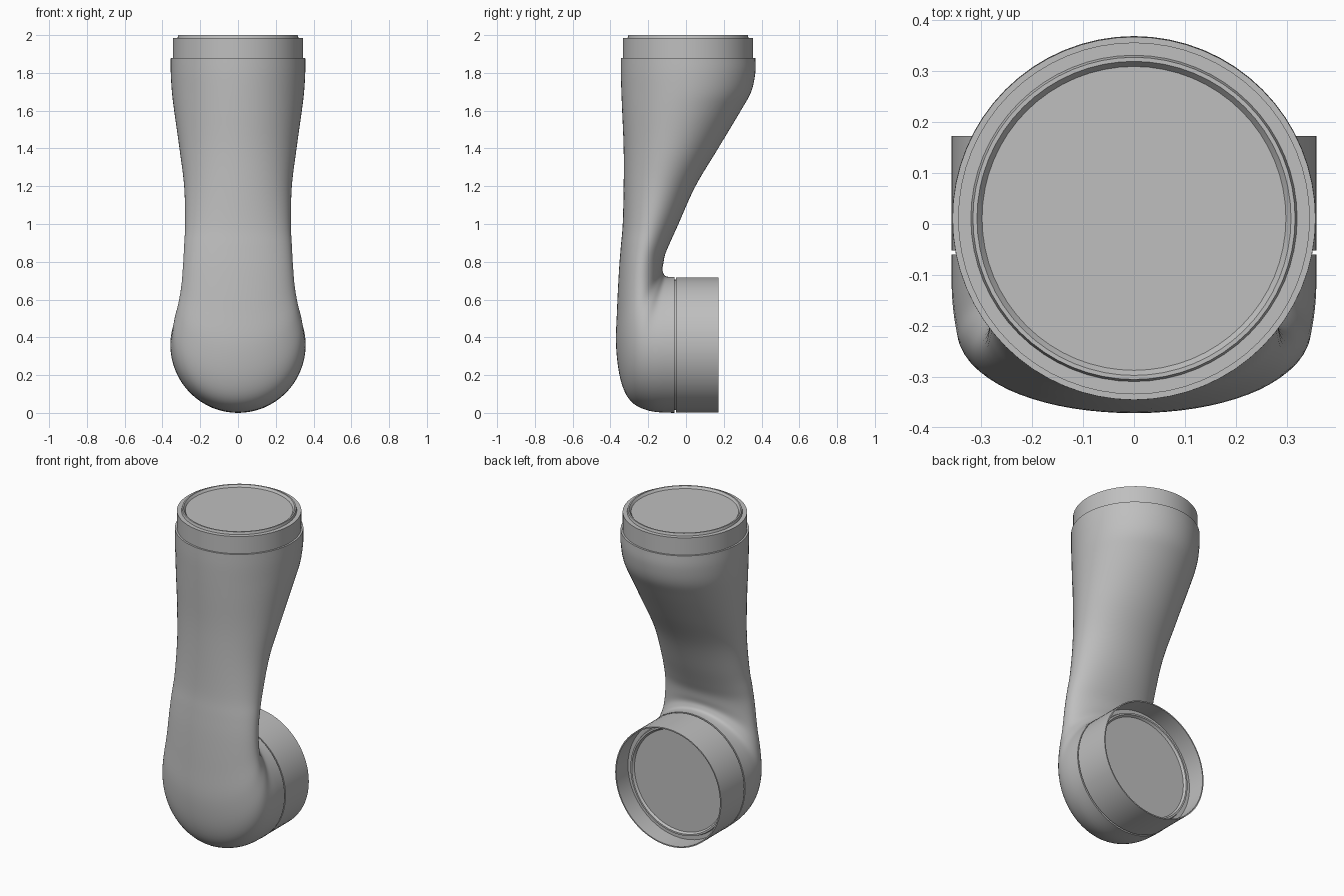
import bpy, bmesh
from math import sin, cos, pi, radians
from mathutils import Matrix, Vector

cube = bpy.data.objects.get("Cube")
if cube:
    bpy.data.objects.remove(cube)

GREY = (0.52, 0.52, 0.52, 1)
mat = bpy.data.materials.new("satin grey")
mat.use_nodes = True
mat.diffuse_color = GREY
mat.node_tree.nodes["Principled BSDF"].inputs["Base Color"].default_value = GREY

SEGMENTS = 64
PORT_HEIGHT = .36
TOP_Y = .011


def finish(name, bm):
    """Turn a bmesh into a shaded, coloured object."""
    bmesh.ops.recalc_face_normals(bm, faces=bm.faces)
    mesh = bpy.data.meshes.new(name)
    bm.to_mesh(mesh)
    bm.free()
    mesh.materials.append(mat)
    obj = bpy.data.objects.new(name, mesh)
    bpy.context.collection.objects.link(obj)
    bpy.ops.object.select_all(action='DESELECT')
    obj.select_set(True)
    bpy.context.view_layer.objects.active = obj
    bpy.ops.object.shade_smooth_by_angle(angle=radians(35))
    return obj


def bridge(bm, rings):
    """Join neighbouring rings of vertices with quads."""
    for a, b in zip(rings, rings[1:]):
        for i in range(len(a)):
            j = (i + 1) % len(a)
            bm.faces.new((a[i], a[j], b[j], b[i]))


def lathe(name, profile, matrix):
    """Revolve (radius, height) points and cap the last ring."""
    bm = bmesh.new()
    rings = []
    for radius, height in profile:
        angles = [2 * pi * i / SEGMENTS for i in range(SEGMENTS)]
        rings.append([bm.verts.new(matrix @ Vector((radius * cos(t), radius * sin(t), height)))
                      for t in angles])
    bridge(bm, rings)
    bm.faces.new(rings[-1])
    return finish(name, bm)


def smooth_sections(keys, steps):
    """Catmull-Rom interpolation through the key sections."""
    keys = [Vector(k) for k in keys]
    padded = [keys[0]] + keys + [keys[-1]]
    result = []
    for a, b, c, d in zip(padded, padded[1:], padded[2:], padded[3:]):
        for s in range(steps):
            t = s / steps
            result.append(b + (c - a) * t / 2
                          + (a * 2 - b * 5 + c * 4 - d) * t ** 2 / 2
                          + (b * 3 - a - c * 3 + d) * t ** 3 / 2)
    return result + [keys[-1]]


# Curved body: inner point (y, z), outer point (y, z), half width
sections = [
    (-.06, .72, -.06, 0, .358),
    (-.09, .72, -.19, .01, .357),
    (-.11, .725, -.29, .06, .35),
    (-.12, .74, -.345, .17, .34),
    (-.125, .76, -.37, .35, .318),
    (-.12, .79, -.365, .55, .3),
    (-.11, .84, -.355, .75, .29),
    (-.085, .9, -.345, .88, .285),
    (-.04, 1, -.335, 1, .28),
    (.05, 1.2, -.33, 1.2, .285),
    (.17, 1.4, -.33, 1.4, .31),
    (.29, 1.6, -.338, 1.6, .338),
    (.345, 1.7, -.342, 1.7, .35),
    (.367, 1.8, -.345, 1.8, .356),
    (.367, 1.88, -.345, 1.88, .356),
]
bm = bmesh.new()
rings = []
for iy, iz, oy, oz, width in smooth_sections(sections, 5):
    inner, outer = Vector((0, iy, iz)), Vector((0, oy, oz))
    middle, half = (inner + outer) / 2, (inner - outer) / 2
    side = Vector((width, 0, 0))
    rings.append([bm.verts.new(middle + side * cos(t) + half * sin(t))
                  for t in (2 * pi * i / SEGMENTS for i in range(SEGMENTS))])
bridge(bm, rings)
bm.faces.new(rings[0])
bm.faces.new(rings[-1])
finish("curved_body", bm)

# Top spigot with raised lip around a flat disc
lathe("top_spigot",
      [(.345, 1.86), (.345, 1.985), (.32, 1.985), (.316, 2),
       (.308, 2), (.298, 1.987), (.1, 1.987)],
      Matrix.Translation((0, TOP_Y, 0)))

# Open rear collar with a recessed floor and lip
to_back = Matrix.Translation((0, 0, PORT_HEIGHT)) @ Matrix.Rotation(-pi / 2, 4, 'X')
lathe("rear_collar",
      [(.345, -.07), (.345, -.052), (.358, -.052), (.358, .173), (.351, .173),
       (.351, .06), (.328, .06), (.324, .075), (.314, .075), (.305, .062), (.1, .062)],
      to_back)
